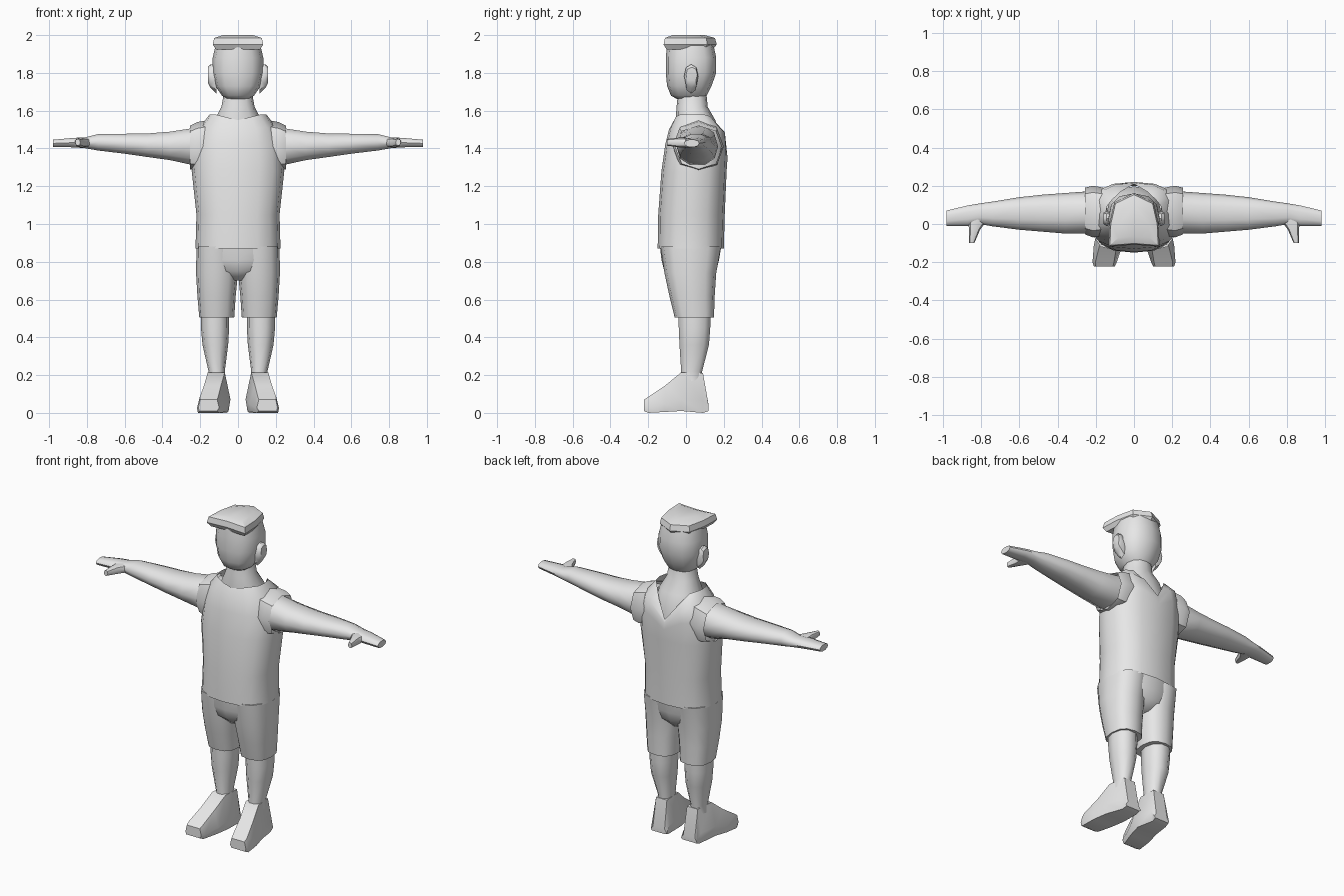
import bpy, bmesh, math

grey = bpy.data.materials.new("plain grey")
grey.diffuse_color = (0.8, 0.8, 0.8, 1)


def oval(u0, u1, v0, v1, n=12, p=2.3):
    """Superellipse filling the box u0..u1, v0..v1."""
    pts = []
    for k in range(n):
        a = 2 * math.pi * k / n
        c, s = math.cos(a), math.sin(a)
        c = math.copysign(abs(c) ** (2 / p), c) if abs(c) > 1e-6 else 0
        s = math.copysign(abs(s) ** (2 / p), s) if abs(s) > 1e-6 else 0
        pts.append(((u0 + u1) / 2 + c * (u1 - u0) / 2, (v0 + v1) / 2 + s * (v1 - v0) / 2))
    return pts


def level(z, x0, x1, y0, y1, **kw):
    return [(x, y, z) for x, y in oval(x0, x1, y0, y1, **kw)]


def across(x, y0, y1, z0, z1, **kw):
    return [(x, y, z) for y, z in oval(y0, y1, z0, z1, **kw)]


def along(y, x0, x1, z0, z1, **kw):
    return [(x, y, z) for x, z in oval(x0, x1, z0, z1, **kw)]


def loft(name, rings, cap=True, mirror=False, angle=45):
    """Skin a list of equal-length rings, optionally mirrored in x."""
    bm = bmesh.new()
    rows = [[bm.verts.new(p) for p in r] for r in rings]
    n = len(rows[0])
    for a, b in zip(rows, rows[1:]):
        for i in range(n):
            j = (i + 1) % n
            bm.faces.new((a[i], a[j], b[j], b[i]))
    if cap:
        bm.faces.new(rows[0])
        bm.faces.new(rows[-1])
    bmesh.ops.recalc_face_normals(bm, faces=bm.faces)
    me = bpy.data.meshes.new(name)
    bm.to_mesh(me)
    bm.free()
    me.materials.append(grey)
    ob = bpy.data.objects.new(name, me)
    bpy.context.collection.objects.link(ob)
    bpy.ops.object.select_all(action='DESELECT')
    ob.select_set(True)
    bpy.context.view_layer.objects.active = ob
    bpy.ops.object.shade_smooth_by_angle(angle=math.radians(angle))
    if mirror:
        m = ob.modifiers.new("mirror", 'MIRROR')
        m.use_mirror_merge = False
    return ob


# Shirt: neckline dips slightly in front and in a deep V at the back
shirt = []
for z, hw, yf, yb, front, back in (
        (0.87, 0.225, -0.15, 0.20, 0, 0), (1.05, 0.22, -0.147, 0.205, 0, 0),
        (1.28, 0.245, -0.13, 0.215, 0, 0), (1.42, 0.235, -0.11, 0.22, 0, 0.07),
        (1.51, 0.205, -0.09, 0.215, 0.01, 0.12), (1.58, 0.15, -0.06, 0.15, 0.03, 0.17)):
    ring = []
    for x, y, zz in level(z, -hw, hw, yf, yb, n=16, p=2.5):
        v = max(0, 1 - abs(x) / 0.12)
        if y > 0.05:
            ring.append((x, y + (0.06 * v if z > 1.55 else 0), zz - back * v))
        else:
            ring.append((x, y, zz - front * v))
    shirt.append(ring)
loft("shirt", shirt, cap=False)

# Armhole edges of the shirt
loft("shirt_armhole", [across(0.16, -0.06, 0.19, 1.29, 1.55, n=8),
                       across(0.215, -0.07, 0.20, 1.28, 1.54, n=8),
                       across(0.255, -0.055, 0.19, 1.29, 1.52, n=8)],
     cap=False, mirror=True)

# Neck and upper back seen inside the neckline
loft("neck", [level(z, -w, w, a, b) for z, w, a, b in (
    (1.28, 0.14, -0.05, 0.185), (1.42, 0.14, -0.055, 0.197), (1.55, 0.125, -0.055, 0.155),
    (1.62, 0.088, -0.05, 0.115), (1.72, 0.07, -0.04, 0.105))])

# Head
loft("head", [level(z, -w, w, a, b, p=2.4) for z, w, a, b in (
    (1.66, 0.06, -0.045, 0.09), (1.68, 0.085, -0.08, 0.11), (1.73, 0.12, -0.10, 0.135),
    (1.80, 0.135, -0.107, 0.16), (1.88, 0.134, -0.107, 0.16), (1.95, 0.118, -0.10, 0.145))])

# Ears
loft("ear", [across(0.115, -0.005, 0.06, 1.69, 1.84, n=8),
             across(0.145, -0.01, 0.065, 1.72, 1.845, n=8),
             across(0.16, 0.0, 0.06, 1.75, 1.83, n=8)], mirror=True)

# Flat-topped hair, wide at the front and narrow at the back
outline = [(0, -0.105), (0.13, -0.115), (0.125, 0), (0.10, 0.11), (0, 0.158),
           (-0.10, 0.11), (-0.125, 0), (-0.13, -0.115)]
loft("hair", [[(x * s, y * s, z) for x, y in outline] for z, s in (
    (1.925, 0.9), (1.95, 1.03), (1.985, 0.97), (2.0, 0.62))], angle=30)

# Arms and hands
loft("arm", [across(*r, n=10) for r in (
    (0.14, -0.03, 0.16, 1.34, 1.53), (0.25, -0.05, 0.17, 1.31, 1.51),
    (0.36, -0.05, 0.162, 1.335, 1.492), (0.48, -0.04, 0.153, 1.352, 1.482),
    (0.60, -0.03, 0.14, 1.37, 1.48), (0.74, -0.012, 0.117, 1.387, 1.478),
    (0.81, 0.0, 0.107, 1.40, 1.46), (0.87, -0.01, 0.097, 1.405, 1.457),
    (0.98, -0.01, 0.07, 1.407, 1.447))], mirror=True)
loft("thumb", [along(0.03, 0.76, 0.87, 1.405, 1.455, n=8),
               along(-0.03, 0.805, 0.862, 1.405, 1.458, n=8),
               along(-0.10, 0.835, 0.862, 1.415, 1.45, n=8)], mirror=True)

# Shorts: seat and two trouser legs
loft("shorts_seat", [level(z, -w, w, a, b, p=2.5) for z, w, a, b in (
    (0.70, 0.06, -0.06, 0.11), (0.75, 0.17, -0.115, 0.16),
    (0.81, 0.215, -0.13, 0.175), (0.90, 0.215, -0.14, 0.19))])
loft("shorts_leg", [level(*r, p=2.6) for r in (
    (0.505, 0.02, 0.205, -0.06, 0.148), (0.62, 0.012, 0.215, -0.088, 0.152),
    (0.74, 0.0, 0.222, -0.114, 0.16), (0.88, 0.0, 0.22, -0.135, 0.185))], mirror=True)

# Lower legs
loft("lower_leg", [level(*r, n=10) for r in (
    (0.17, 0.065, 0.16, -0.03, 0.09), (0.22, 0.07, 0.156, -0.028, 0.088),
    (0.36, 0.052, 0.188, -0.038, 0.125), (0.45, 0.047, 0.196, -0.042, 0.132),
    (0.55, 0.047, 0.196, -0.045, 0.135))], mirror=True)

# Feet: wedge sections from heel to toe, turned slightly outwards
feet = []
for y, x0, x1, inset, z0, z1 in (
        (0.12, 0.05, 0.16, 0.015, 0.01, 0.04), (0.09, 0.05, 0.165, 0.02, 0.0, 0.21),
        (-0.025, 0.04, 0.19, 0.03, 0.01, 0.215), (-0.11, 0.06, 0.21, 0.03, 0.005, 0.145),
        (-0.20, 0.09, 0.217, 0.015, 0.0, 0.085), (-0.222, 0.10, 0.21, 0.01, 0.01, 0.07)):
    zm = z0 + 0.3 * (z1 - z0)
    feet.append([(x0 + 0.01, y, z0), (x1 - 0.005, y, z0), (x1, y, zm),
                 (x1 - inset, y, z1), (x0 + inset, y, z1), (x0, y, zm)])
loft("foot", feet, mirror=True)
